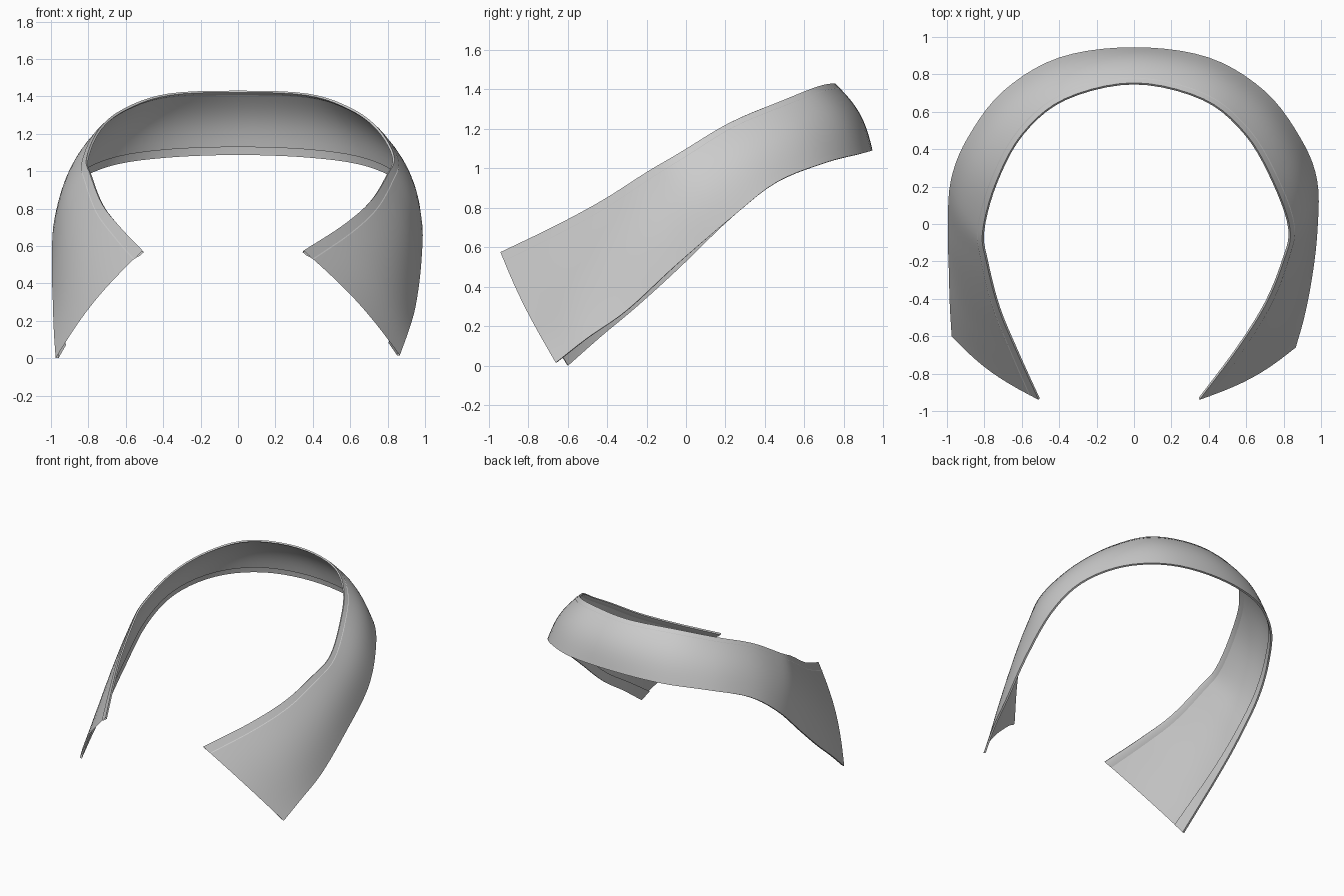
import bpy, math
from mathutils import Vector

if "Cube" in bpy.data.objects:
    bpy.data.objects.remove(bpy.data.objects["Cube"])

# Matching stations along the upper and lower edges, left front tip -> back -> right front tip
upper = [(-.51, -.94, .575), (-.62, -.70, .69), (-.725, -.45, .82), (-.79, -.2, .98), (-.81, -.04, 1.07),
         (-.74, .22, 1.23), (-.6, .48, 1.34), (-.37, .67, 1.415), (0, .755, 1.43), (.37, .67, 1.415),
         (.6, .48, 1.34), (.75, .22, 1.23), (.835, -.03, 1.08), (.80, -.2, .98), (.71, -.42, .84),
         (.56, -.66, .71), (.35, -.94, .575)]
lower = [(-.975, -.6, 0), (-.985, -.43, .15), (-.99, -.25, .30), (-.995, -.03, .50), (-.98, .23, .75),
         (-.89, .46, .93), (-.70, .71, 1.03), (-.4, .89, 1.075), (0, .945, 1.09), (.4, .89, 1.075),
         (.70, .71, 1.03), (.89, .46, .93), (.98, .23, .75), (.98, -.05, .51), (.95, -.3, .28),
         (.91, -.5, .14), (.865, -.66, .015)]
STEPS, ACROSS = 5, 10


def spline(points):
    """Catmull-Rom samples through the points."""
    p = [Vector(q) for q in points]
    p = [2 * p[0] - p[1]] + p + [2 * p[-1] - p[-2]]
    out = []
    for i in range(1, len(p) - 2):
        a, b, c, d = p[i - 1:i + 3]
        for k in range(STEPS):
            t = k / STEPS
            out.append(.5 * (2 * b + (c - a) * t + (2 * a - 5 * b + 4 * c - d) * t * t
                             + (3 * b - a - 3 * c + d) * t ** 3))
    return out + [p[-2]]


# Cross-section: (position across, outward offset); bulged band with a hem turned in at both edges
section = [(.09, .012), (.04, -.008), (.008, -.012)]
section += [(i / ACROSS, .035 * math.sin(math.pi * i / ACROSS)) for i in range(ACROSS + 1)]
section += [(.99, -.014), (.95, -.008), (.88, .001)]

top, bottom = spline(upper), spline(lower)
n, m = len(top), len(section)
verts, faces = [], []
for i in range(n):
    a, b = top[i], bottom[i]
    j, k = max(i - 1, 0), min(i + 1, n - 1)
    along = (top[k] + bottom[k]) - (top[j] + bottom[j])
    normal = (b - a).cross(along).normalized()
    centre = Vector((0, 0, (a.z + b.z) / 2))
    if normal.dot((a + b) / 2 - centre) < 0:
        normal = -normal
    verts += [a.lerp(b, v) + normal * h for v, h in section]
for i in range(n - 1):
    for j in range(m - 1):
        q = i * m + j
        faces.append((q, q + m, q + m + 1, q + 1))

# Collar band
mesh = bpy.data.meshes.new("collar_band")
mesh.from_pydata(verts, [], faces)
mesh.update()
collar = bpy.data.objects.new("collar_band", mesh)
bpy.context.collection.objects.link(collar)
# Make the broad outer surface face outward
mid = mesh.polygons[(n // 2) * (m - 1) + m // 2]
if mid.normal.y < 0:
    mesh.flip_normals()
bpy.context.view_layer.objects.active = collar
collar.select_set(True)
bpy.ops.object.shade_smooth_by_angle(angle=math.radians(60))
